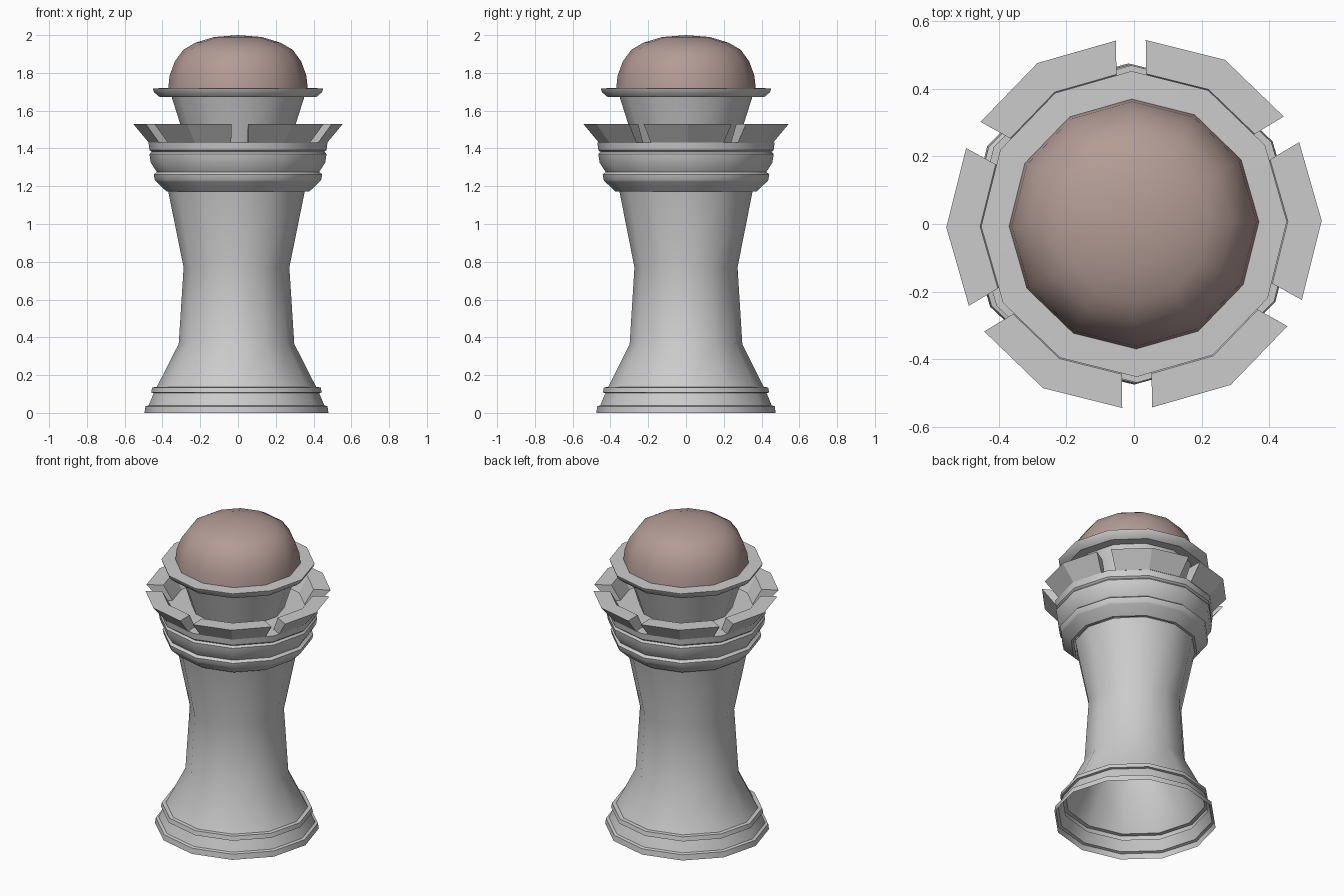
import bpy, bmesh
from math import sin, cos, asin, radians, pi

if "Cube" in bpy.data.objects:
    bpy.data.objects.remove(bpy.data.objects["Cube"])

SIDES = 12
TURN = radians(1)


def finish(name, bm, smooth=True):
    bmesh.ops.remove_doubles(bm, verts=bm.verts, dist=1e-5)
    bmesh.ops.recalc_face_normals(bm, faces=bm.faces)
    me = bpy.data.meshes.new(name)
    bm.to_mesh(me)
    bm.free()
    ob = bpy.data.objects.new(name, me)
    bpy.context.collection.objects.link(ob)
    if smooth:
        bpy.ops.object.select_all(action='DESELECT')
        ob.select_set(True)
        bpy.context.view_layer.objects.active = ob
        bpy.ops.object.shade_smooth_by_angle(angle=radians(35))
    return ob


def lathe(name, profile, sx=1.0, sy=1.0, dx=0.0):
    """Spin a (radius, z) profile into a 12-sided shell."""
    bm = bmesh.new()
    rings = []
    for r, z in profile:
        rings.append([bm.verts.new((dx + sx * r * cos(TURN + 2 * pi * i / SIDES),
                                    sy * r * sin(TURN + 2 * pi * i / SIDES), z))
                      for i in range(SIDES)])
    for a, b in zip(rings, rings[1:]):
        for i in range(SIDES):
            j = (i + 1) % SIDES
            bm.faces.new((a[i], a[j], b[j], b[i]))
    return finish(name, bm)


# Hollow foot and shaft, open underneath
lathe("shaft", [(0.487, 0), (0.482, 0.035), (0.465, 0.04), (0.438, 0.105),
                (0.452, 0.108), (0.446, 0.135), (0.422, 0.137), (0.306, 0.365),
                (0.28, 0.77), (0.362, 1.175)], sy=0.975, dx=-0.008)

# Moulded collar under the battlements, with the platform floor
lathe("collar", [(0.362, 1.172), (0.378, 1.172), (0.434, 1.225), (0.44, 1.232),
                 (0.446, 1.262), (0.43, 1.275), (0.462, 1.325), (0.469, 1.37),
                 (0.458, 1.382), (0.469, 1.392), (0.474, 1.432), (0.27, 1.432)],
      sy=0.99)

# Neck rising from the floor to a flared flange
lathe("neck", [(0.275, 1.432), (0.352, 1.675), (0.415, 1.672), (0.445, 1.698),
               (0.452, 1.718), (0.36, 1.72)])

# Domed cap
dome = lathe("dome", [(0.37, 1.715), (0.362, 1.785), (0.335, 1.86), (0.29, 1.922),
                      (0.225, 1.96), (0.125, 1.99), (0.0, 2.0)])
mat = bpy.data.materials.new("dome_brown")
mat.diffuse_color = (0.45, 0.33, 0.30, 1)
mat.use_nodes = True
mat.node_tree.nodes["Principled BSDF"].inputs["Base Color"].default_value = mat.diffuse_color
dome.data.materials.append(mat)


# Six battlement blocks, flaring outward, with parallel-sided gaps between
def battlement(index):
    centre = TURN + index * pi / 3
    half_gap = 0.045
    section = [(0.40, 1.43), (0.472, 1.43), (0.555, 1.53), (0.455, 1.53)]
    bm = bmesh.new()
    columns = [[], [], []]
    for r, z in section:
        end = pi / 6 - asin(half_gap / r)
        r_end = r * cos(pi / 12) / cos(end - pi / 12)
        for col, (a, rad) in zip(columns, ((-end, r_end), (0, r), (end, r_end))):
            col.append(bm.verts.new((rad * cos(centre + a), rad * sin(centre + a), z)))
    for a, b in zip(columns, columns[1:]):
        for i in range(4):
            j = (i + 1) % 4
            bm.faces.new((a[i], b[i], b[j], a[j]))
    bm.faces.new(columns[0])
    bm.faces.new(columns[2])
    finish(f"battlement_{index + 1}", bm, smooth=False)


for k in range(6):
    battlement(k)
